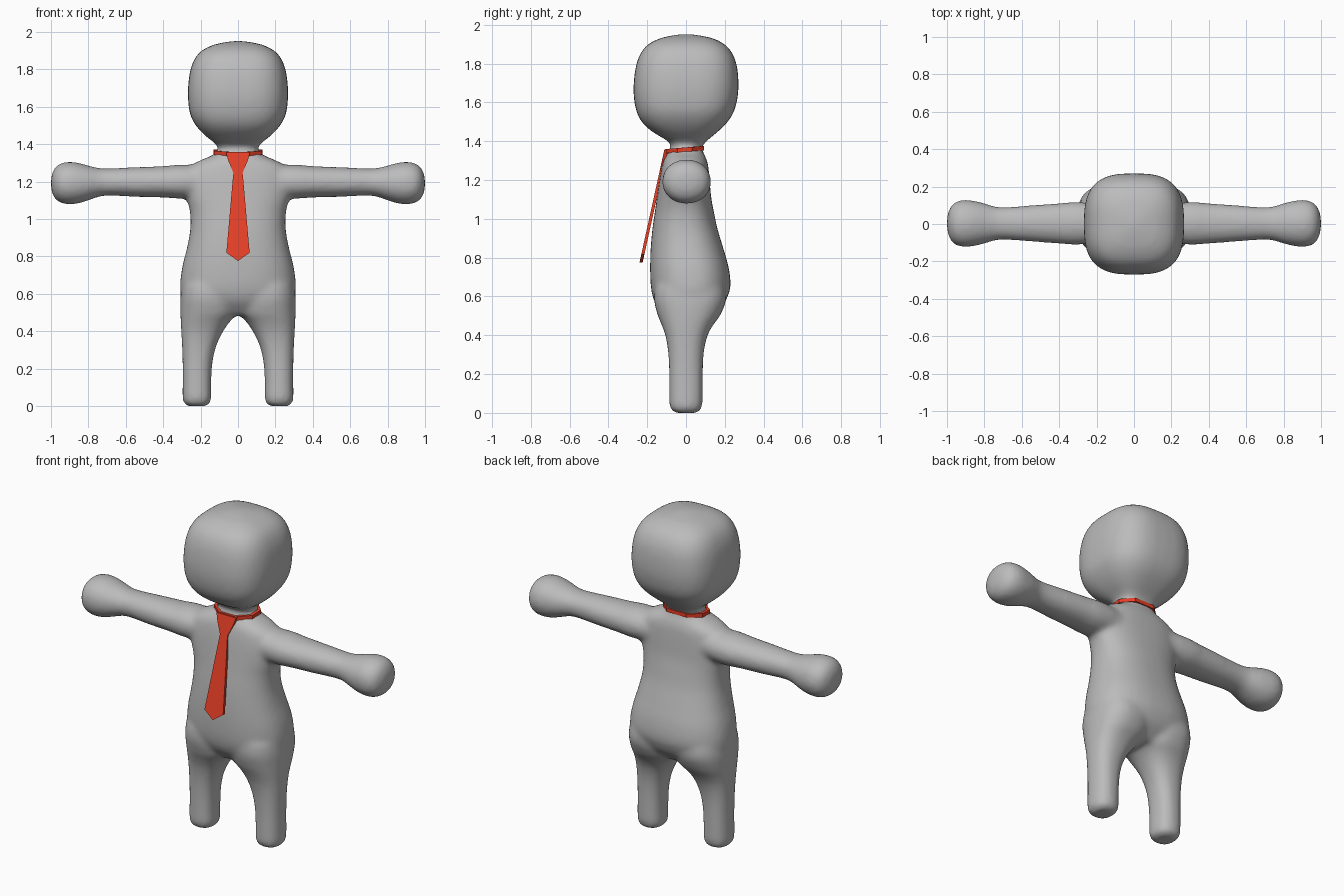
import bpy, bmesh, math

if "Cube" in bpy.data.objects:
    bpy.data.objects.remove(bpy.data.objects["Cube"])


def material(name, rgb):
    m = bpy.data.materials.new(name)
    m.diffuse_color = (*rgb, 1)
    m.use_nodes = True
    m.node_tree.nodes["Principled BSDF"].inputs["Base Color"].default_value = m.diffuse_color
    return m


GREY = material("soft_grey", (0.5, 0.5, 0.5))
RED = material("tie_red", (0.8, 0.05, 0.02))


def make_object(name, bm, mat):
    bmesh.ops.recalc_face_normals(bm, faces=bm.faces)
    me = bpy.data.meshes.new(name)
    bm.to_mesh(me)
    bm.free()
    me.materials.append(mat)
    ob = bpy.data.objects.new(name, me)
    bpy.context.collection.objects.link(ob)
    return ob


def refine(rows, steps=4):
    """Catmull-Rom interpolation between cross-sections."""
    out = []
    for i in range(len(rows) - 1):
        p0, p1 = rows[max(i - 1, 0)], rows[i]
        p2, p3 = rows[i + 1], rows[min(i + 2, len(rows) - 1)]
        for s in range(steps):
            t = s / steps
            out.append([0.5 * (2 * b + (c - a) * t + (2 * a - 5 * b + 4 * c - d) * t * t
                               + (3 * b - a - 3 * c + d) * t ** 3)
                        for a, b, c, d in zip(p0, p1, p2, p3)])
    return out + [list(rows[-1])]


def loft(bm, rows, place, power=2.0, n=40):
    """Closed loft of superellipses; row = (position, a_min, a_max, b_min, b_max)."""
    rings = []
    for pos, a0, a1, b0, b1 in refine(rows):
        ring = []
        for k in range(n):
            c, s = math.cos(math.tau * k / n), math.sin(math.tau * k / n)
            u = math.copysign(abs(c) ** (2 / power), c)
            v = math.copysign(abs(s) ** (2 / power), s)
            ring.append(bm.verts.new(place(pos, (a0 + a1 + u * (a1 - a0)) / 2,
                                           (b0 + b1 + v * (b1 - b0)) / 2)))
        rings.append(ring)
    faces = [bm.faces.new(rings[0]), bm.faces.new(rings[-1])]
    for r, q in zip(rings, rings[1:]):
        for k in range(n):
            j = (k + 1) % n
            faces.append(bm.faces.new((r[k], r[j], q[j], q[k])))
    bmesh.ops.recalc_face_normals(bm, faces=faces)


def upright(z, x, y):
    return (x, y, z)


body = bmesh.new()

# Torso: height, half width, front, back
torso = [(0.49, 0.16, -0.10, 0.12), (0.55, 0.26, -0.15, 0.185), (0.60, 0.303, -0.172, 0.215),
         (0.66, 0.309, -0.182, 0.23), (0.75, 0.297, -0.185, 0.22), (0.85, 0.272, -0.182, 0.192),
         (0.95, 0.255, -0.173, 0.162), (1.04, 0.257, -0.160, 0.143), (1.11, 0.275, -0.15, 0.13),
         (1.20, 0.29, -0.137, 0.122), (1.27, 0.27, -0.124, 0.115), (1.31, 0.21, -0.112, 0.105),
         (1.34, 0.14, -0.094, 0.09), (1.37, 0.108, -0.08, 0.08), (1.42, 0.10, -0.075, 0.075)]
loft(body, [(z, -w, w, f, b) for z, w, f, b in torso], upright, 2.4)

# Head: height, half width, front, back
head = [(1.37, 0.10, -0.07, 0.08), (1.40, 0.118, -0.092, 0.105), (1.45, 0.18, -0.175, 0.165),
        (1.50, 0.225, -0.228, 0.215), (1.56, 0.256, -0.257, 0.25), (1.64, 0.267, -0.27, 0.268),
        (1.72, 0.266, -0.268, 0.27), (1.80, 0.254, -0.255, 0.26), (1.86, 0.23, -0.23, 0.235),
        (1.90, 0.194, -0.194, 0.198), (1.93, 0.135, -0.135, 0.14), (1.945, 0.07, -0.07, 0.07),
        (1.952, 0.02, -0.02, 0.02)]
loft(body, [(z, -w, w, f, b) for z, w, f, b in head], upright, 2.9)

# Legs: height, inner x, outer x, front, back
leg = [(0.0, 0.17, 0.27, -0.055, 0.055), (0.012, 0.153, 0.286, -0.073, 0.073),
       (0.04, 0.143, 0.296, -0.085, 0.084), (0.12, 0.143, 0.296, -0.086, 0.086),
       (0.22, 0.138, 0.296, -0.087, 0.087), (0.31, 0.12, 0.299, -0.092, 0.092),
       (0.39, 0.085, 0.303, -0.104, 0.108), (0.45, 0.045, 0.306, -0.124, 0.138),
       (0.50, 0.0, 0.308, -0.145, 0.175), (0.58, -0.01, 0.308, -0.165, 0.207),
       (0.65, 0.0, 0.30, -0.16, 0.20)]
# Arms with round hands: x, centre height, half height, half depth
arm = [(0.12, 1.20, 0.085, 0.10), (0.30, 1.20, 0.091, 0.114), (0.40, 1.199, 0.084, 0.108),
       (0.55, 1.198, 0.079, 0.097), (0.68, 1.198, 0.073, 0.087), (0.74, 1.196, 0.076, 0.09),
       (0.80, 1.193, 0.093, 0.108), (0.85, 1.192, 0.108, 0.12), (0.90, 1.192, 0.114, 0.126),
       (0.945, 1.192, 0.107, 0.119), (0.975, 1.192, 0.087, 0.097), (0.993, 1.192, 0.055, 0.06),
       (1.0, 1.192, 0.02, 0.02)]
for side in (-1, 1):
    loft(body, leg, lambda z, x, y: (side * x, y, z), 2.4)
    loft(body, [(x, 0.003 - d, 0.003 + d, z - h, z + h) for x, z, h, d in arm],
         lambda x, y, z: (side * x, y, z), 2.1)

# Fuse everything into one soft body
figure = make_object("body", body, GREY)
fuse = figure.modifiers.new("fuse", 'REMESH')
fuse.mode = 'VOXEL'
fuse.voxel_size = 0.014
fuse.use_smooth_shade = True
soften = figure.modifiers.new("soften", 'SMOOTH')
soften.factor = 0.5
soften.iterations = 10

# Collar band: faceted ring that rises slightly towards the back
half = [(0.055, -0.105), (0.128, -0.045), (0.132, 0.03), (0.065, 0.092)]
outline = half + [(-x, y) for x, y in reversed(half)]
bm = bmesh.new()
loops = []
for scale, dz in ((1, -0.011), (1, 0.011), (0.86, 0.011), (0.86, -0.011)):
    loops.append([bm.verts.new((x * scale, y * scale, 1.357 + 0.08 * y + dz)) for x, y in outline])
for a, b in zip(loops, loops[1:] + loops[:1]):
    for k in range(len(outline)):
        j = (k + 1) % len(outline)
        bm.faces.new((a[k], a[j], b[j], b[k]))
make_object("tie_collar", bm, RED)


# Hanging tie: thin slanted plates for the knot and the blade
def tie_plate(name, half_outline, thickness):
    pts = half_outline + [(-x, z) for x, z in reversed(half_outline) if x > 0]
    bm = bmesh.new()
    layers = [[bm.verts.new((x, -0.112 - (1.355 - z) * 0.22 + dy, z)) for x, z in pts]
              for dy in (0, thickness)]
    bm.faces.new(layers[0])
    bm.faces.new(layers[1])
    for k in range(len(pts)):
        j = (k + 1) % len(pts)
        bm.faces.new((layers[0][k], layers[0][j], layers[1][j], layers[1][k]))
    make_object(name, bm, RED)


tie_plate("tie_knot", [(0.065, 1.357), (0.052, 1.312), (0.025, 1.248)], 0.02)
tie_plate("tie_blade", [(0.025, 1.248), (0.062, 0.82), (0.0, 0.776)], 0.016)
